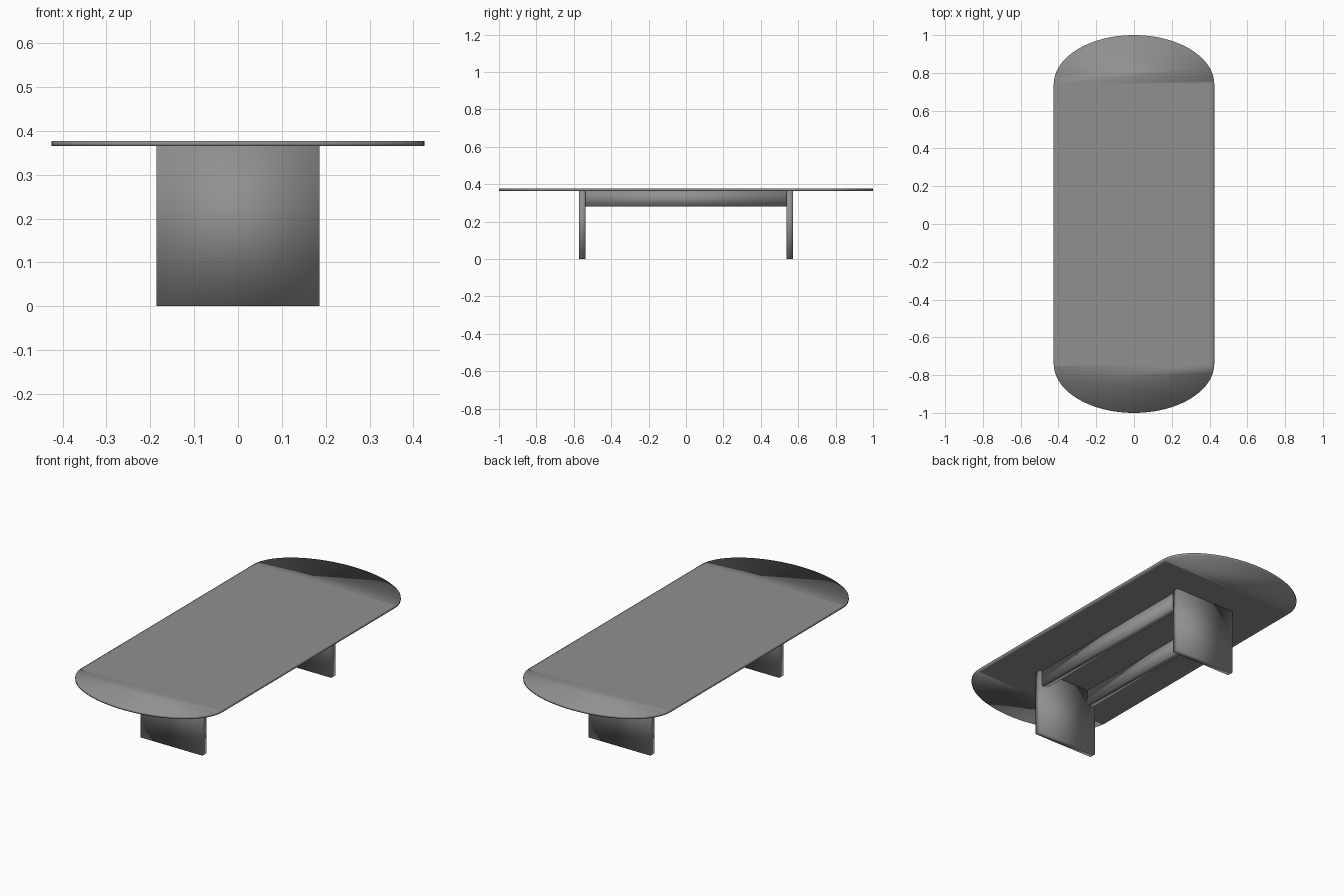
import bpy, bmesh, math

if "Cube" in bpy.data.objects:
    bpy.data.objects.remove(bpy.data.objects["Cube"])

# Dark grey finish shared by all parts
grey = bpy.data.materials.new("grey_finish")
grey.diffuse_color = (0.28, 0.28, 0.28, 1)
grey.use_nodes = True
grey.node_tree.nodes["Principled BSDF"].inputs["Base Color"].default_value = grey.diffuse_color


def add_object(name, bm):
    """Fully smooth-shaded object."""
    mesh = bpy.data.meshes.new(name)
    bmesh.ops.recalc_face_normals(bm, faces=bm.faces)
    for f in bm.faces:
        f.smooth = True
    bm.to_mesh(mesh)
    bm.free()
    mesh.materials.append(grey)
    ob = bpy.data.objects.new(name, mesh)
    bpy.context.collection.objects.link(ob)
    return ob


def box(name, lo, hi):
    bm = bmesh.new()
    bmesh.ops.create_cube(bm, size=1)
    for v in bm.verts:
        for i in range(3):
            v.co[i] = lo[i] if v.co[i] < 0 else hi[i]
    return add_object(name, bm)


# Tabletop: flat middle with narrow side strips, half-elliptical ends
HALF_W, INNER, STRAIGHT, END = 0.425, 0.405, 0.74, 0.26
Z0, Z1, N = 0.365, 0.377, 48
bm = bmesh.new()
rims = []
for z in (Z0, Z1):
    back, front = [[bm.verts.new((s * HALF_W * math.cos(math.pi * i / N),
                                  s * (STRAIGHT + END * math.sin(math.pi * i / N)), z))
                    for i in range(N + 1)] for s in (1, -1)]
    br, bl, fl, fr = [bm.verts.new((x * INNER, y * STRAIGHT, z))
                      for x, y in ((1, 1), (-1, 1), (-1, -1), (1, -1))]
    bm.faces.new((br, bl, fl, fr))
    bm.faces.new(back + [bl, br])
    bm.faces.new(front + [fr, fl])
    bm.faces.new((back[0], br, fr, front[-1]))
    bm.faces.new((bl, back[-1], front[0], fl))
    rims.append(back + front)
low, high = rims
for i in range(len(low)):
    bm.faces.new((low[i - 1], low[i], high[i], high[i - 1]))
add_object("tabletop", bm)

# Panel legs
for name, s in (("front_leg", -1), ("back_leg", 1)):
    y0, y1 = sorted((s * 0.537, s * 0.572))
    box(name, (-0.186, y0, 0), (0.186, y1, Z0))

# Rails joining the legs under the top
for name, s in (("left_rail", -1), ("right_rail", 1)):
    x0, x1 = sorted((s * 0.137, s * 0.173))
    box(name, (x0, -0.537, 0.28), (x1, 0.537, Z0))
